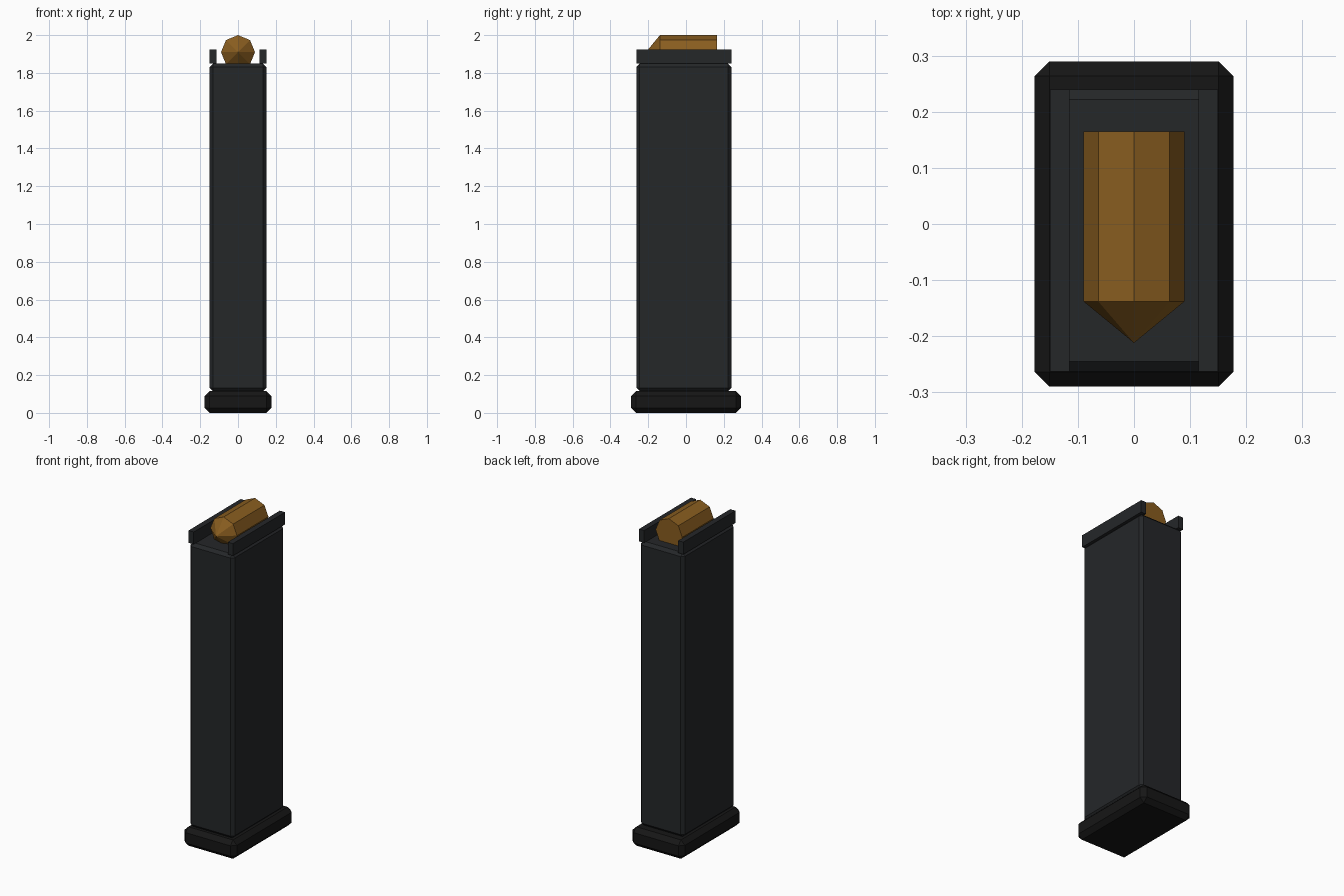
import bpy, bmesh
from math import pi
from mathutils import Matrix, Vector

if "Cube" in bpy.data.objects:
    bpy.data.objects.remove(bpy.data.objects["Cube"])


def material(name, rgb):
    m = bpy.data.materials.new(name)
    m.diffuse_color = (*rgb, 1)
    m.use_nodes = True
    m.node_tree.nodes["Principled BSDF"].inputs["Base Color"].default_value = m.diffuse_color
    return m


POLYMER = material("dark_polymer", (0.018, 0.020, 0.022))
BLACK = material("black_polymer", (0.008, 0.008, 0.008))
BRASS = material("brass", (0.25, 0.11, 0.014))


def finish(name, bm, mat):
    bmesh.ops.recalc_face_normals(bm, faces=bm.faces[:])
    mesh = bpy.data.meshes.new(name)
    bm.to_mesh(mesh)
    bm.free()
    mesh.materials.append(mat)
    obj = bpy.data.objects.new(name, mesh)
    bpy.context.collection.objects.link(obj)
    return obj


def box(name, lo, hi, mat, bevel=0):
    lo, hi = Vector(lo), Vector(hi)
    bm = bmesh.new()
    bmesh.ops.create_cube(bm, size=1)
    bmesh.ops.scale(bm, vec=hi - lo, verts=bm.verts[:])
    bmesh.ops.translate(bm, vec=(lo + hi) / 2, verts=bm.verts[:])
    if bevel:
        bmesh.ops.bevel(bm, geom=bm.edges[:], offset=bevel, segments=1,
                        affect='EDGES', profile=0.5)
    return finish(name, bm, mat)


# Chamfered base plate and long body
box("base_plate", (-0.177, -0.29, 0), (0.177, 0.29, 0.115), BLACK, 0.026)
box("body", (-0.15, -0.263, 0.115), (0.15, 0.24, 1.85), POLYMER, 0.018)

# Feed lips along both top edges
for side, x in (("left", -0.1325), ("right", 0.1325)):
    box(side + "_feed_lip", (x - 0.0175, -0.263, 1.85), (x + 0.0175, 0.24, 1.925), POLYMER)


# Eight-sided round: casing and pointed tip, lying along y with a corner on top
def round_part(name, r_front, y_front, y_back):
    bm = bmesh.new()
    place = (Matrix.Translation((0, (y_front + y_back) / 2, 1.91))
             @ Matrix.Rotation(pi / 2, 4, 'X'))
    bmesh.ops.create_cone(bm, cap_ends=True, segments=8, radius1=0.09,
                          radius2=r_front, depth=y_back - y_front, matrix=place)
    bmesh.ops.remove_doubles(bm, verts=bm.verts[:], dist=1e-5)
    return finish(name, bm, BRASS)


round_part("cartridge_case", 0.09, -0.138, 0.165)
round_part("bullet_tip", 0, -0.212, -0.138)
